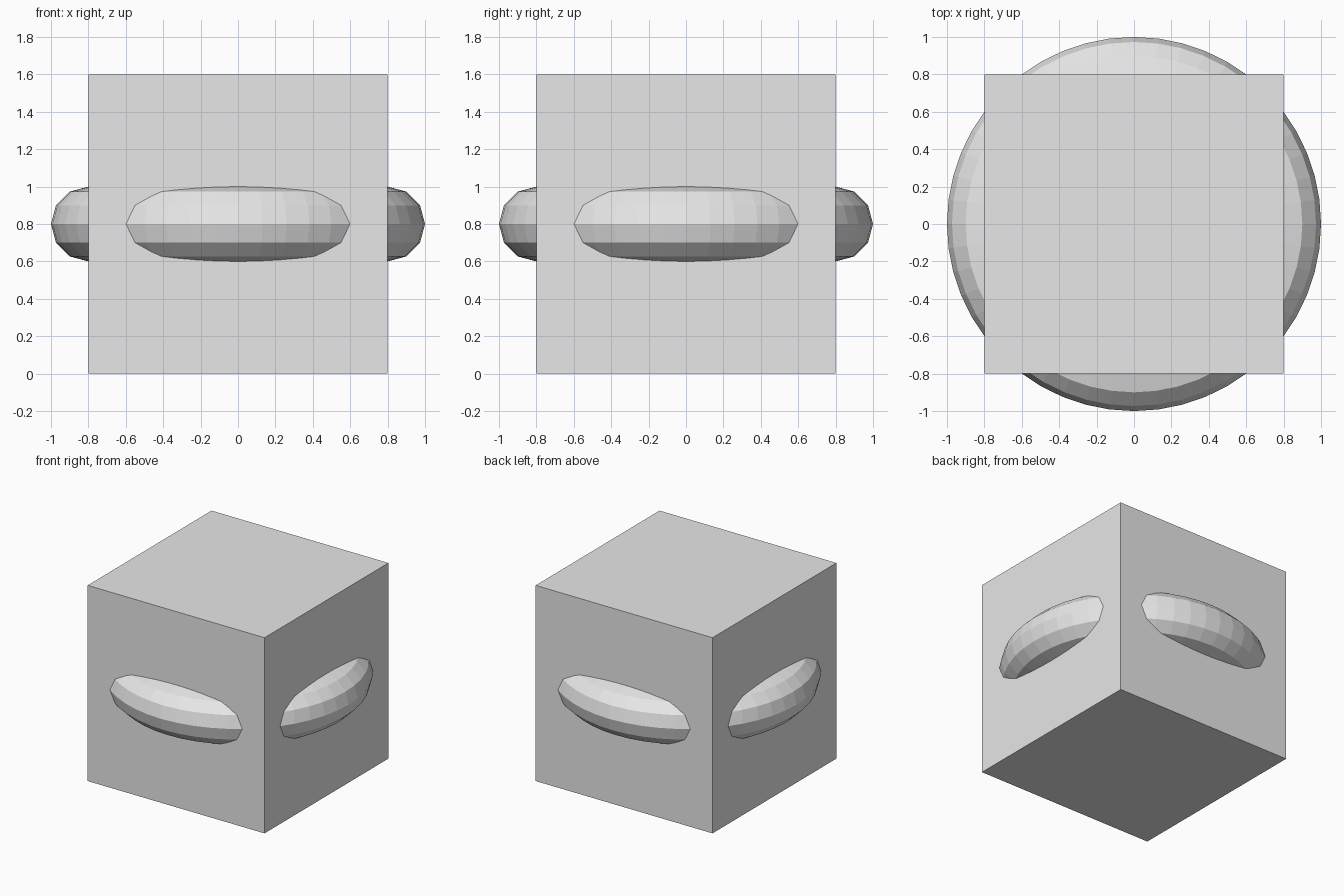
import bpy

# Remove the default cube
default = bpy.data.objects.get("Cube")
if default:
    bpy.data.objects.remove(default, do_unlink=True)

SIDE = 1.6
MID = SIDE / 2

# Single plain grey
grey = bpy.data.materials.new("light_grey")
grey.use_nodes = True
colour = (0.8, 0.8, 0.8, 1.0)
grey.diffuse_color = colour
grey.node_tree.nodes["Principled BSDF"].inputs["Base Color"].default_value = colour


def finish(name):
    """Name the active object, give it the grey and flat faces."""
    obj = bpy.context.object
    obj.name = obj.data.name = name
    obj.data.materials.clear()
    obj.data.materials.append(grey)
    bpy.ops.object.shade_flat()
    return obj


# Solid block standing on the ground
bpy.ops.mesh.primitive_cube_add(size=SIDE, location=(0, 0, MID))
finish("block")

# Faceted ring that bulges out of the four side faces
bpy.ops.mesh.primitive_torus_add(
    major_radius=0.8, minor_radius=0.2,
    major_segments=48, minor_segments=12, location=(0, 0, MID))
finish("ring")
